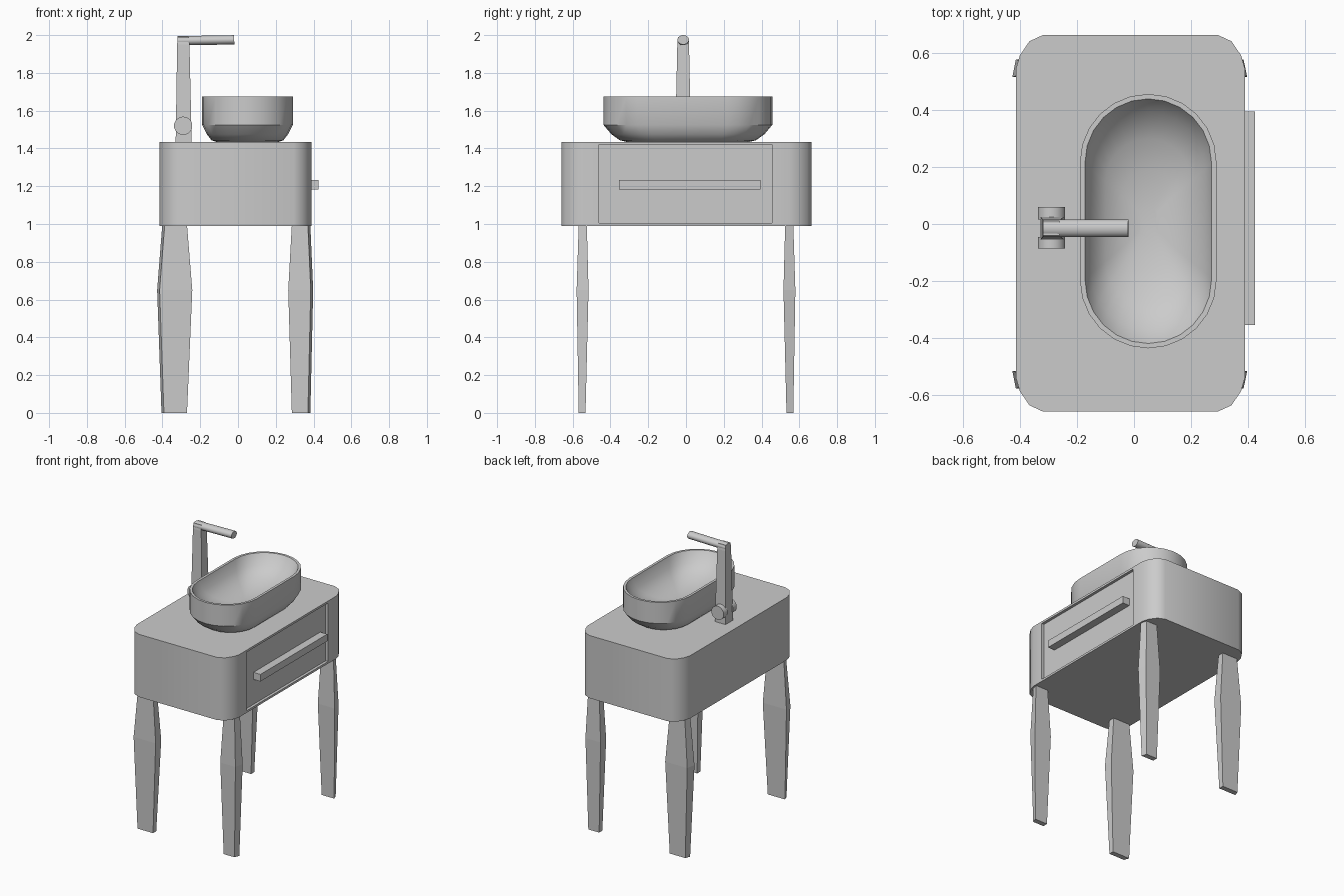
import bpy, bmesh, math
from mathutils import Vector

if "Cube" in bpy.data.objects:
    bpy.data.objects.remove(bpy.data.objects["Cube"])


def loft(name, rings, smooth=None):
    """Skin a stack of equal-length point rings and cap both ends."""
    bm = bmesh.new()
    loops = [[bm.verts.new(p) for p in ring] for ring in rings]
    n = len(loops[0])
    for a, b in zip(loops, loops[1:]):
        for i in range(n):
            j = (i + 1) % n
            bm.faces.new((a[i], a[j], b[j], b[i]))
    bm.faces.new(loops[0][::-1])
    bm.faces.new(loops[-1])
    bmesh.ops.recalc_face_normals(bm, faces=bm.faces)
    mesh = bpy.data.meshes.new(name)
    bm.to_mesh(mesh)
    bm.free()
    ob = bpy.data.objects.new(name, mesh)
    bpy.context.collection.objects.link(ob)
    if smooth:
        bpy.ops.object.select_all(action='DESELECT')
        bpy.context.view_layer.objects.active = ob
        ob.select_set(True)
        bpy.ops.object.shade_smooth_by_angle(angle=math.radians(smooth))
    return ob


def rect(x0, x1, y0, y1, z):
    return [(x0, y0, z), (x1, y0, z), (x1, y1, z), (x0, y1, z)]


def box(name, x0, x1, y0, y1, z0, z1):
    return loft(name, [rect(x0, x1, y0, y1, z0), rect(x0, x1, y0, y1, z1)])


def stadium(half_w, half_l, z, cx=0.05, cy=0.01, seg=12):
    pts = []
    for sign, start in ((1, 0), (-1, math.pi)):
        for i in range(seg + 1):
            a = start + math.pi * i / seg
            pts.append((cx + half_w * math.cos(a),
                        cy + sign * (half_l - half_w) + half_w * math.sin(a), z))
    return pts


def rod(name, p0, p1, r_side, r_up, sides, smooth=None):
    """Rod between two points with an oval section."""
    p0, p1 = Vector(p0), Vector(p1)
    side = (p1 - p0).cross(Vector((0, 0, 1))).normalized()
    up = side.cross(p1 - p0).normalized()
    angles = [2 * math.pi * (i + 0.5) / sides for i in range(sides)]
    return loft(name, [[p + side * r_side * math.cos(a) + up * r_up * math.sin(a)
                        for a in angles] for p in (p0, p1)], smooth)


# Cabinet with rounded vertical corners
CX, CY = -0.0125, 0.0025
corner = [(0.402, 0.545), (0.389, 0.59), (0.355, 0.64), (0.307, 0.662)]
outline = []
for sx, sy in ((1, 1), (-1, 1), (-1, -1), (1, -1)):
    pts = corner if sx * sy > 0 else corner[::-1]
    outline += [(CX + sx * x, CY + sy * y) for x, y in pts]
cabinet = loft("cabinet", [[(x, y, z) for x, y in outline] for z in (0.99, 1.435)], 35)

# Recess that holds the drawer front
cutter = box("drawer_recess_cutter", 0.37, 0.5, -0.46, 0.455, 1.005, 1.42)
cutter.hide_render = True
cutter.hide_viewport = True
cut = cabinet.modifiers.new("drawer_recess", 'BOOLEAN')
cut.operation = 'DIFFERENCE'
cut.solver = 'EXACT'
cut.object = cutter

# Drawer handle
box("drawer_handle", 0.365, 0.425, -0.355, 0.395, 1.182, 1.232)

# Basin: outside from the foot up, over the rim, down into the bowl
basin_profile = [
    (0.165, 0.325, 1.435), (0.19, 0.36, 1.443), (0.215, 0.405, 1.475),
    (0.24, 0.447, 1.525), (0.24, 0.447, 1.675), (0.222, 0.43, 1.675),
    (0.2, 0.383, 1.605), (0.15, 0.29, 1.555), (0.09, 0.18, 1.523),
    (0.03, 0.06, 1.51)]
loft("basin", [stadium(*p) for p in basin_profile], 35)

# Tap column, spout and the two side knobs
TY = -0.015
loft("tap_column", [rect(x0, x1, TY - h, TY + h, z) for x0, x1, h, z in (
    (-0.33, -0.245, 0.042, 1.435), (-0.322, -0.257, 0.031, 1.95),
    (-0.32, -0.262, 0.026, 1.99))])
rod("tap_spout", (-0.32, TY, 1.97), (-0.02, TY, 1.975), 0.031, 0.025, 16, 40)
for name, y0, y1 in (("front_knob", -0.087, -0.045), ("back_knob", 0.015, 0.06)):
    rod(name, (-0.29, y0, 1.52), (-0.29, y1, 1.52), 0.049, 0.049, 14, 40)

# Legs: bulging, flattened posts whose outer end is slanted
# (inner x, outer x, inner y, outer y, z)
right_leg = [(0.285, 0.37, 0.532, 0.568, 0.0), (0.266, 0.385, 0.516, 0.579, 0.65),
             (0.285, 0.37, 0.525, 0.568, 0.995)]
left_leg = [(0.27, 0.392, 0.532, 0.568, 0.0), (0.242, 0.415, 0.516, 0.579, 0.65),
            (0.27, 0.388, 0.525, 0.568, 0.995)]
for side, sx, sections in (("right", 1, right_leg), ("left", -1, left_leg)):
    for end, sy in (("front", -1), ("back", 1)):
        loft(f"{end}_{side}_leg", [
            [(sx * xi, sy * yi, z), (sx * (xo + 0.013), sy * yi, z),
             (sx * xo, sy * yo, z), (sx * xi, sy * yo, z)]
            for xi, xo, yi, yo, z in sections])
